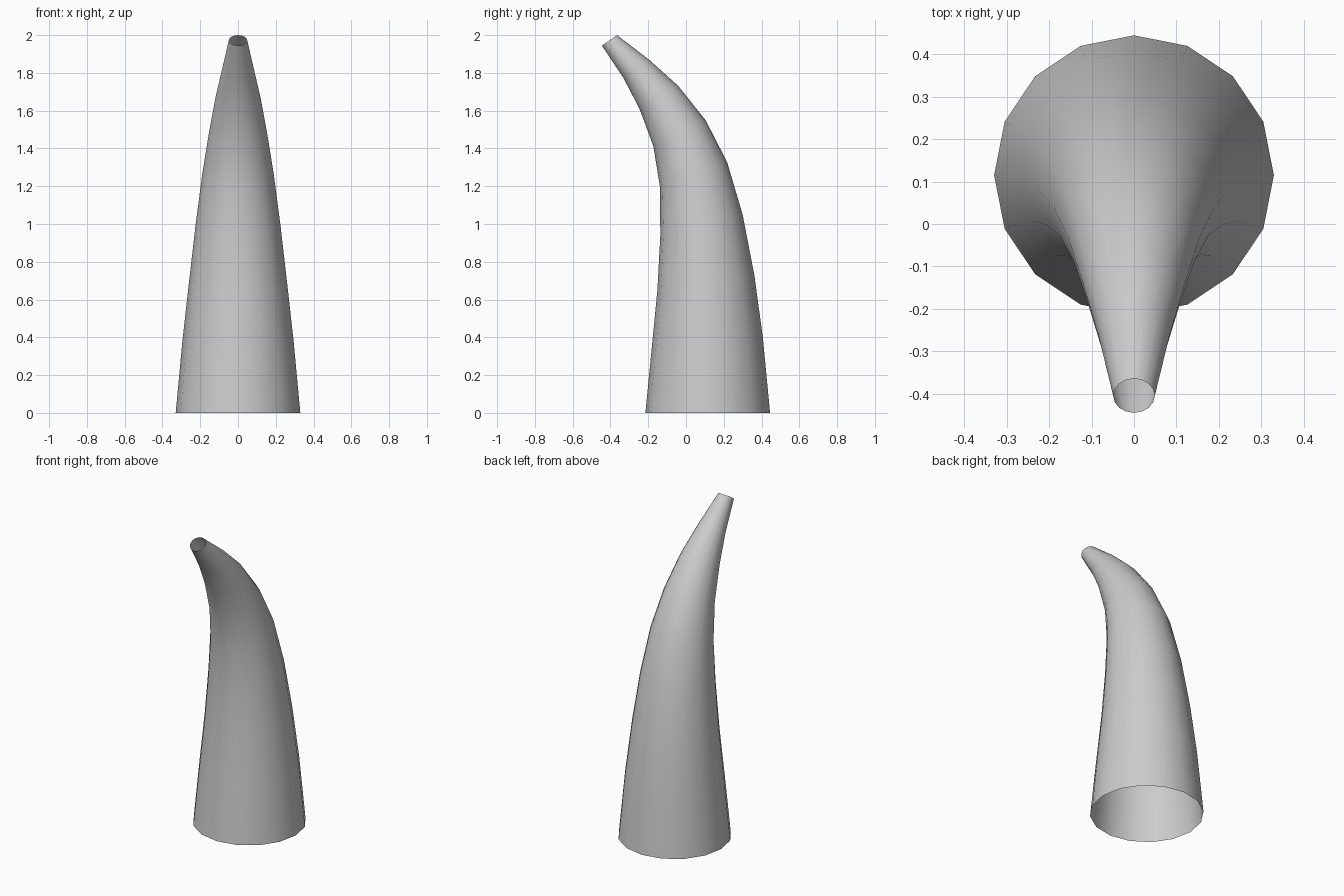
import bpy, bmesh
from math import sin, cos, pi, radians

if "Cube" in bpy.data.objects:
    bpy.data.objects.remove(bpy.data.objects["Cube"])

SIDES = 16
R_BASE, R_TIP = 0.33, 0.049

# Centre line of the horn: y, z, ring tilt in degrees
path = [(0.115, 0.0, 0), (0.113, 0.375, 5), (0.105, 0.69, 9),
        (0.082, 0.995, 14), (0.040, 1.262, 20), (-0.034, 1.48, 26),
        (-0.143, 1.67, 30), (-0.261, 1.82, 33), (-0.405, 1.972, 34.5)]

# Tapered, open-ended tube swept along the centre line
bm = bmesh.new()
rings = []
for i, (y, z, tilt) in enumerate(path):
    r = R_BASE + (R_TIP - R_BASE) * i / (len(path) - 1)
    a = radians(tilt)
    ring = []
    for k in range(SIDES):
        t = 2 * pi * k / SIDES
        v = r * sin(t)
        ring.append(bm.verts.new((r * cos(t), y + v * cos(a), z + v * sin(a))))
    rings.append(ring)
for lo, hi in zip(rings, rings[1:]):
    for k in range(SIDES):
        n = (k + 1) % SIDES
        bm.faces.new((lo[k], lo[n], hi[n], hi[k])).smooth = True

mesh = bpy.data.meshes.new("horn")
bm.to_mesh(mesh)
bm.free()
horn = bpy.data.objects.new("horn", mesh)
bpy.context.collection.objects.link(horn)
